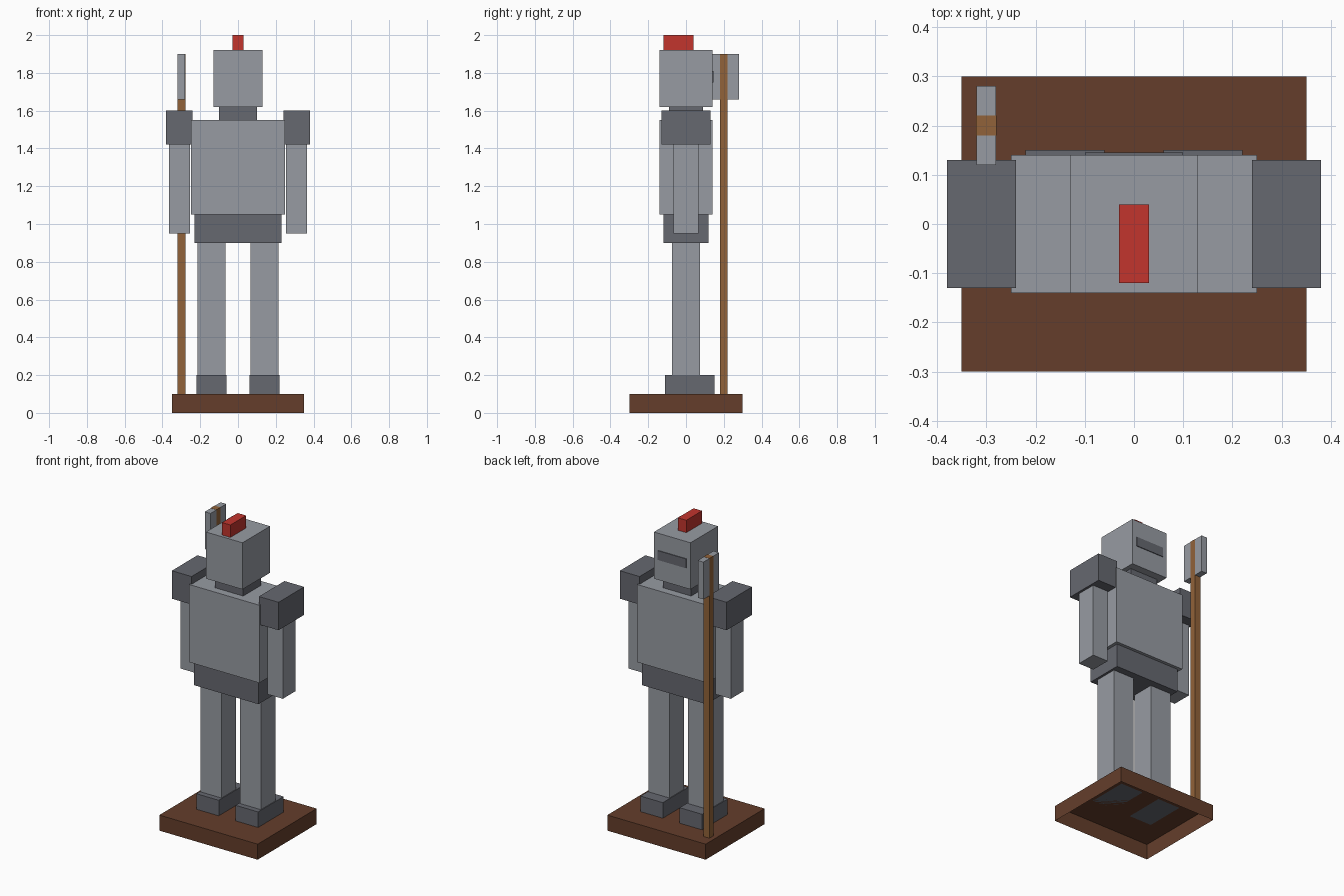
import bpy
import bmesh

cube = bpy.data.objects.get("Cube")
if cube:
    bpy.data.objects.remove(cube, do_unlink=True)


def material(name, rgb):
    m = bpy.data.materials.new(name)
    m.use_nodes = True
    color = (*rgb, 1)
    m.diffuse_color = color
    m.node_tree.nodes["Principled BSDF"].inputs["Base Color"].default_value = color
    return m


steel = material("light steel", (0.31, 0.33, 0.365))
iron = material("dark iron", (0.133, 0.138, 0.162))
red = material("crest red", (0.54, 0.035, 0.027))
wood = material("pole wood", (0.285, 0.123, 0.041))
dark_wood = material("base wood", (0.128, 0.048, 0.024))


def box(name, mat, xs, ys, zs, open_bottom=False):
    """Flat-shaded box spanning the given ranges."""
    bm = bmesh.new()
    bmesh.ops.create_cube(bm, size=1)
    for v in bm.verts:
        v.co = [(a + b) / 2 + c * (b - a) for c, (a, b) in zip(v.co, (xs, ys, zs))]
    if open_bottom:
        bm.normal_update()
        bottom = [f for f in bm.faces if f.normal.z < -0.5]
        bmesh.ops.delete(bm, geom=bottom, context="FACES_ONLY")
    mesh = bpy.data.meshes.new(name)
    bm.to_mesh(mesh)
    bm.free()
    mesh.materials.append(mat)
    obj = bpy.data.objects.new(name, mesh)
    bpy.context.collection.objects.link(obj)
    return obj


def centred(name, mat, half_x, ys, zs):
    return box(name, mat, (-half_x, half_x), ys, zs)


def pair(name, mat, xs, ys, zs):
    box("left_" + name, mat, xs, ys, zs)
    box("right_" + name, mat, (-xs[1], -xs[0]), ys, zs)


# Hollow stand
box("base", dark_wood, (-0.35, 0.35), (-0.3, 0.3), (0, 0.1), open_bottom=True)

# Legs and feet, toes pointing to +y
pair("foot", iron, (0.06, 0.22), (-0.11, 0.15), (0.1, 0.2))
pair("leg", steel, (0.065, 0.215), (-0.075, 0.075), (0.2, 0.9))

# Body
centred("hips", iron, 0.23, (-0.12, 0.12), (0.9, 1.05))
centred("torso", steel, 0.25, (-0.14, 0.14), (1.05, 1.55))
centred("neck", iron, 0.10, (-0.09, 0.09), (1.55, 1.62))

# Arms and shoulder guards
pair("arm", steel, (0.255, 0.365), (-0.065, 0.065), (0.95, 1.42))
pair("shoulder_guard", iron, (0.24, 0.38), (-0.13, 0.13), (1.42, 1.6))

# Helmet, visor slit plate and crest
centred("helmet", steel, 0.13, (-0.14, 0.14), (1.62, 1.92))
centred("visor_slit", iron, 0.10, (0.138, 0.145), (1.75, 1.81))
centred("crest", red, 0.03, (-0.12, 0.04), (1.92, 2.0))

# Polearm, the pole just proud of the blade
box("pole", wood, (-0.321, -0.279), (0.18, 0.22), (0.1, 1.901))
box("blade", steel, (-0.32, -0.28), (0.12, 0.28), (1.66, 1.9))
